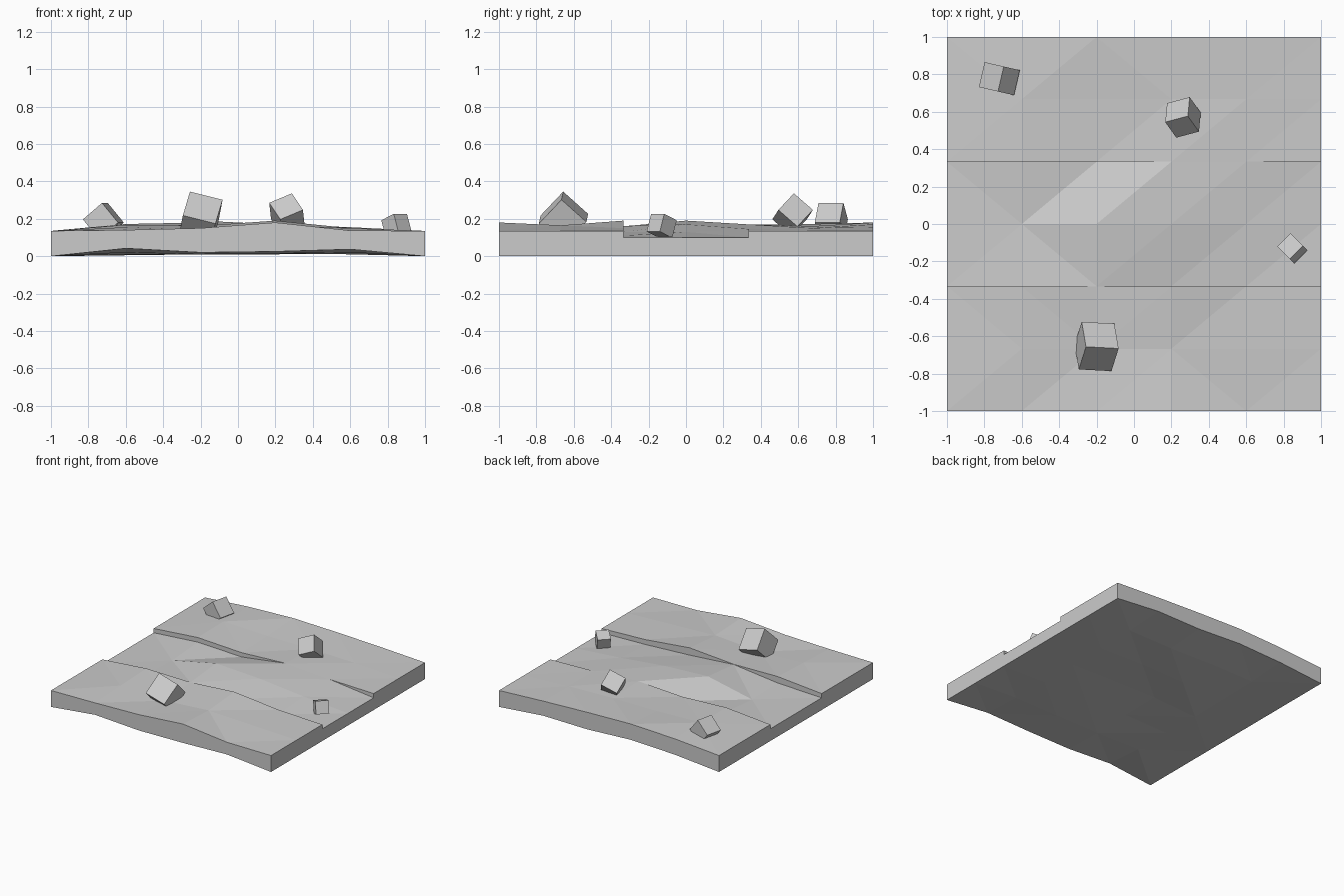
import bpy, bmesh
from math import radians

if "Cube" in bpy.data.objects:
    bpy.data.objects.remove(bpy.data.objects["Cube"])

XS = [-1, -0.6, -0.2, 0.2, 0.6, 1]
YS = [-1, -0.667, -0.333, 0, 0.333, 0.667, 1]

# Top heights (x from left to right), one row per y line, for each strip
FRONT = [[.135, .14, .15, .18, .137, .135],
         [.135, .155, .138, .165, .15, .135],
         [.135, .168, .162, .19, .15, .135]]
PATH = [[.10, .115, .16, .13, .11, .10],
        [.10, .107, .19, .17, .13, .10],
        [.10, .13, .115, .17, .145, .10]]
BACK = [[.135, .168, .15, .17, .145, .135],
        [.135, .172, .16, .16, .15, .135],
        [.135, .165, .18, .17, .155, .135]]
# Underside heights: wavy at the ends, nearly flat inside
BASE = [[0, .042, .02, .025, .037, 0],
        [0, .02, .01, .015, .02, 0],
        [0, .01, .02, .015, .01, 0],
        [0, .005, .025, .02, .01, 0],
        [0, .01, .01, .02, .01, 0],
        [0, .015, .02, .01, .015, 0],
        [0, .035, .05, .03, .035, 0]]
# Cells (column, row) split along the falling diagonal
FALLING = {(0, 3), (1, 2), (1, 4), (0, 5), (2, 5), (3, 5), (0, 1), (1, 1), (3, 0)}


def add_sheet(bm, rows, first, up=True):
    """Triangulated height sheet; returns its grid of vertices."""
    g = [[bm.verts.new((x, YS[first + j], z)) for x, z in zip(XS, row)]
         for j, row in enumerate(rows)]
    for j in range(len(rows) - 1):
        for i in range(5):
            a, b, c, d = g[j][i], g[j][i + 1], g[j + 1][i + 1], g[j + 1][i]
            if (i, first + j) in FALLING:
                tris = [(a, b, d), (b, c, d)]
            else:
                tris = [(a, b, c), (a, c, d)]
            for t in tris:
                bm.faces.new(t if up else t[::-1])
    return g


def add_wall(bm, low, high):
    """Vertical strip joining two vertex rows."""
    for k in range(len(low) - 1):
        quad = (low[k], low[k + 1], high[k + 1], high[k])
        bm.faces.new(quad)


# Ground tile with a sunken path across the middle
bm = bmesh.new()
tops = [add_sheet(bm, rows, 2 * n) for n, rows in enumerate((FRONT, PATH, BACK))]
base = add_sheet(bm, BASE, 0, up=False)
add_wall(bm, base[0], tops[0][0])
add_wall(bm, base[6][::-1], tops[2][2][::-1])
add_wall(bm, tops[1][0][::-1], tops[0][2][::-1])
add_wall(bm, tops[1][2], tops[2][0])
for n, top in enumerate(tops):
    part = base[2 * n:2 * n + 3]
    add_wall(bm, [r[5] for r in part], [r[5] for r in top])
    add_wall(bm, [r[0] for r in part][::-1], [r[0] for r in top][::-1])
bmesh.ops.remove_doubles(bm, verts=bm.verts, dist=0.0005)
mesh = bpy.data.meshes.new("ground_tile")
bm.to_mesh(mesh)
bm.free()
bpy.context.collection.objects.link(bpy.data.objects.new("ground_tile", mesh))

# Tilted cube stones, half sunk in the ground
STONES = [("stone_back_left", .137, (-.72, .777, .188), (0, -40, -13)),
          ("stone_back_right", .135, (.262, .57, .222), (-45, -22, 15)),
          ("stone_front", .18, (-.2, -.655, .2), (-43, 14, -3)),
          ("stone_path", .10, (.847, -.13, .162), (0, -20, -45))]
for name, size, loc, rot in STONES:
    bpy.ops.mesh.primitive_cube_add(size=size, location=loc,
                                    rotation=[radians(a) for a in rot])
    bpy.context.object.name = name
